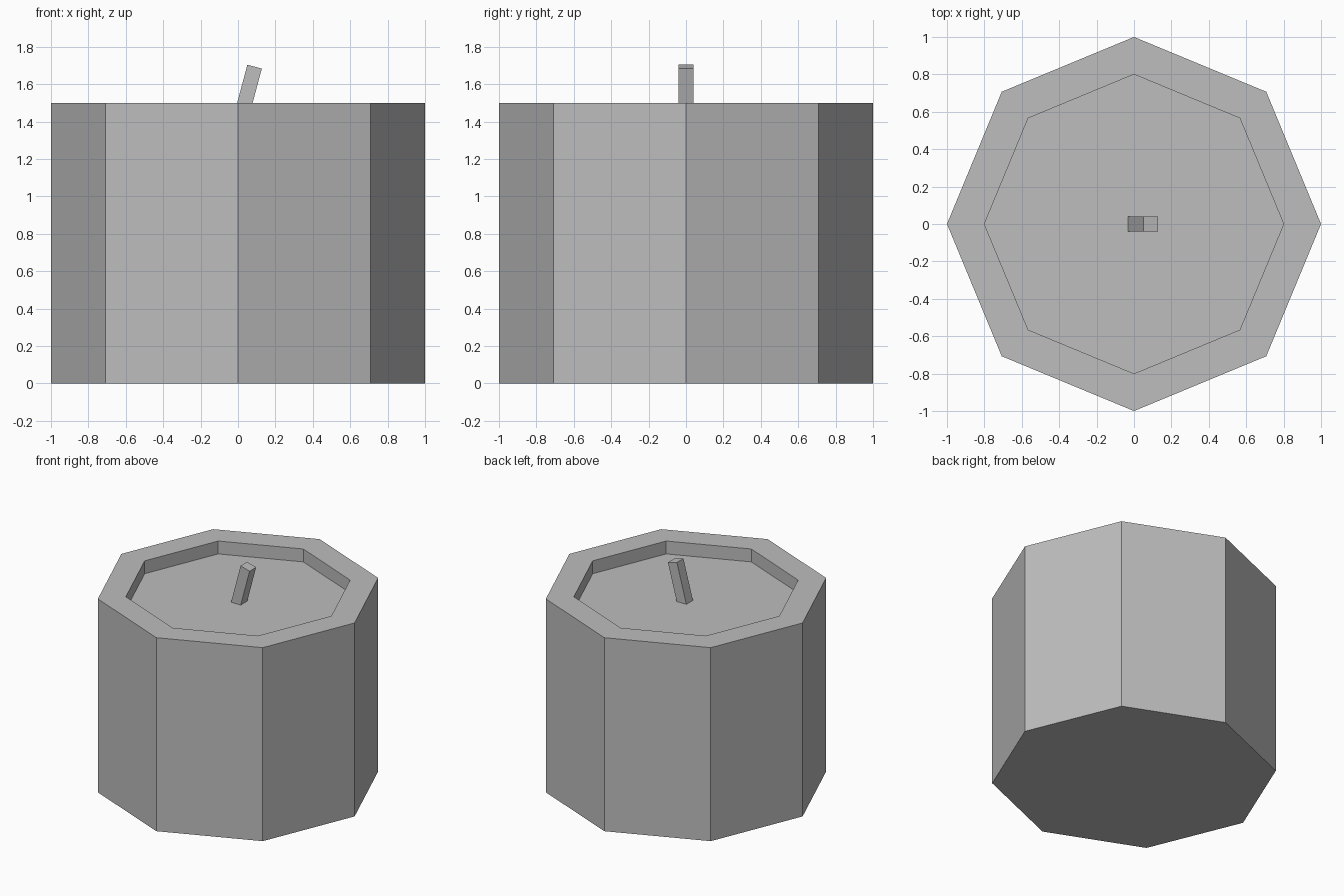
import bpy
import bmesh
from math import radians
from mathutils import Matrix, Vector

cube = bpy.data.objects.get("Cube")
if cube:
    bpy.data.objects.remove(cube, do_unlink=True)

SIDES = 8
HEIGHT = 1.5
RIM_WIDTH = 0.2
RECESS = 0.1

grey = bpy.data.materials.new("plain grey")
colour = (0.51, 0.51, 0.51, 1)
grey.diffuse_color = colour
grey.use_nodes = True
grey.node_tree.nodes["Principled BSDF"].inputs["Base Color"].default_value = colour


def add_object(name, bm):
    """Turn a bmesh into a flat-shaded object."""
    bmesh.ops.recalc_face_normals(bm, faces=bm.faces)
    mesh = bpy.data.meshes.new(name)
    bm.to_mesh(mesh)
    bm.free()
    mesh.materials.append(grey)
    obj = bpy.data.objects.new(name, mesh)
    bpy.context.collection.objects.link(obj)
    return obj


# Candle body: octagonal prism with a sunken top
bm = bmesh.new()
bmesh.ops.create_cone(bm, cap_ends=True, segments=SIDES, radius1=1, radius2=1,
                      depth=HEIGHT, matrix=Matrix.Translation((0, 0, HEIGHT / 2)))
top = max(bm.faces, key=lambda f: f.calc_center_median().z)
pool = bmesh.ops.extrude_discrete_faces(bm, faces=[top])["faces"][0]
scale = 1 - RIM_WIDTH
bmesh.ops.scale(bm, verts=pool.verts, vec=(scale, scale, 1))
floor = bmesh.ops.extrude_discrete_faces(bm, faces=[pool])["faces"][0]
bmesh.ops.translate(bm, verts=floor.verts, vec=(0, 0, -RECESS))
add_object("candle_body", bm)

# Wick: thin leaning bar set into the sunken top
bm = bmesh.new()
bmesh.ops.create_cube(bm, size=1)
bmesh.ops.scale(bm, verts=bm.verts, vec=(0.08, 0.08, 0.4))
wick = add_object("wick", bm)
wick.location = Vector((0.037, 0, HEIGHT))
wick.rotation_euler.y = radians(15)
